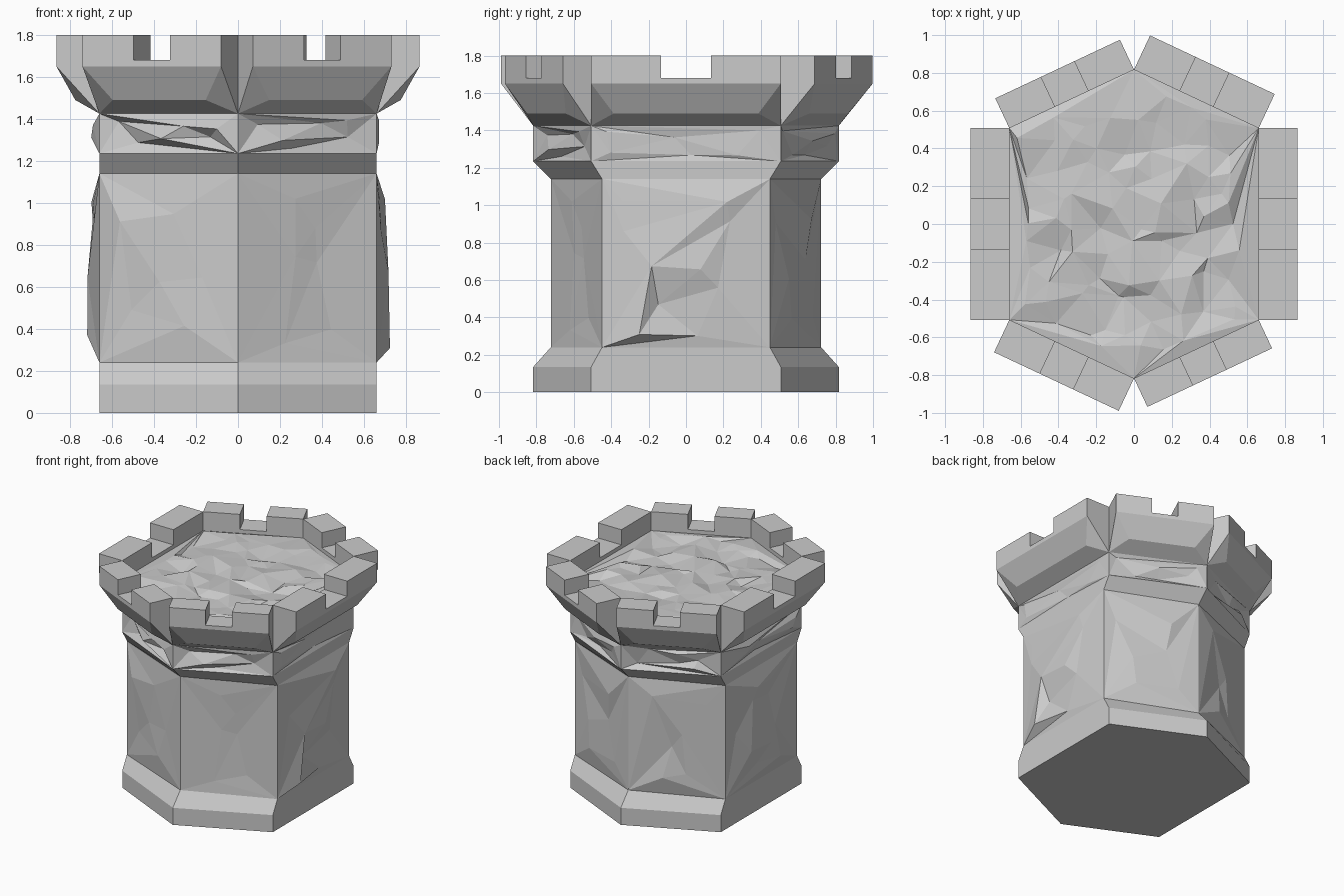
import bpy, bmesh, random
from mathutils import Vector
from mathutils.geometry import delaunay_2d_cdt

if "Cube" in bpy.data.objects:
    bpy.data.objects.remove(bpy.data.objects["Cube"])

random.seed(7)


def hexagon(z, slim=1.0):
    # Counter-clockwise six-sided outline, optionally slimmed along y
    pts = [(0.66, -0.507), (0.66, 0.507), (0, 0.817),
           (-0.66, 0.507), (-0.66, -0.507), (0, -0.817)]
    return [Vector((x, y * slim, z)) for x, y in pts]


def finish(bm, name):
    mesh = bpy.data.meshes.new(name)
    bm.to_mesh(mesh)
    bm.free()
    obj = bpy.data.objects.new(name, mesh)
    bpy.context.collection.objects.link(obj)
    return obj


def add_face(bm, pts):
    return bm.faces.new([bm.verts.new(p) for p in pts])


def rough_panel(bm, a, b, c, d, cols, rows, low, high):
    # Quad filled with jittered points pushed in or out: chipped stone
    uv = [Vector(p) for p in ((0, 0), (1, 0), (1, 1), (0, 1))]
    for i in range(cols):
        for j in range(rows):
            uv.append(Vector(((i + random.uniform(0.25, 1.05)) / (cols + 0.3),
                              (j + random.uniform(0.3, 1.0)) / (rows + 0.3))))
    pts, _, tris, *_ = delaunay_2d_cdt(uv, [(0, 1), (1, 2), (2, 3), (3, 0)], [], 0, 1e-5)
    normal = (b - a).cross(d - a).normalized()
    verts = []
    for k, (u, v) in enumerate(pts):
        p = a.lerp(b, u).lerp(d.lerp(c, u), v)
        edge = min(u, v, 1 - u, 1 - v) < 1e-4
        verts.append(bm.verts.new(p if edge else p + normal * random.uniform(low, high)))
    for t in tris:
        bm.faces.new([verts[i] for i in t])


def ring(bm, lower, upper, side=None, diagonal=None):
    # Six walls between two outlines; side/diagonal = (cols, rows, low, high)
    for i in range(6):
        j = (i + 1) % 6
        quad = (lower[i], lower[j], upper[j], upper[i])
        if side:
            rough_panel(bm, *quad, *(side if i in (0, 3) else diagonal))
        else:
            add_face(bm, quad)


# Plinth with sloped top
bm = bmesh.new()
add_face(bm, hexagon(0)[::-1])
ring(bm, hexagon(0), hexagon(0.135))
ring(bm, hexagon(0.135), hexagon(0.24, 0.885))
finish(bm, "plinth")

# Rough main wall
bm = bmesh.new()
ring(bm, hexagon(0.24, 0.885), hexagon(1.14, 0.885),
     (2, 5, 0.005, 0.065), (2, 3, -0.02, 0.04))
finish(bm, "tower_wall")

# Flared collar and rough band above it
bm = bmesh.new()
ring(bm, hexagon(1.14, 0.885), hexagon(1.235))
ring(bm, hexagon(1.235), hexagon(1.425), (3, 2, -0.02, 0.045), (3, 2, -0.045, 0.03))
finish(bm, "collar_band")

# Uneven roof floor
bm = bmesh.new()
outline = hexagon(1.65)
flat = [p.xy for p in outline]
for i in range(9):
    for j in range(11):
        p = Vector((-0.56 + i * 0.14, -0.7 + j * 0.14))
        p += Vector((random.uniform(-.06, .06), random.uniform(-.06, .06)))
        if abs(p.x) < 0.62 and abs(p.y) < 0.77 - abs(p.x) * 0.47:
            flat.append(p)
pts, _, tris, *_ = delaunay_2d_cdt(flat, [(i, (i + 1) % 6) for i in range(6)], [], 1, 1e-5)
corners = [p.xy for p in outline]
verts = []
for p in pts:
    rim = any((p - c).length < 1e-3 for c in corners)
    verts.append(bm.verts.new((p.x, p.y, 1.65 + (0 if rim else random.uniform(-.025, .03)))))
for t in tris:
    bm.faces.new([verts[i] for i in t])
finish(bm, "roof_floor")


# One notched parapet block with a corbel underneath
def parapet(a, b, depth, notch, name):
    bm = bmesh.new()
    along = (b - a).normalized()
    out = along.cross(Vector((0, 0, 1)))
    mid, h = (a + b) / 2, (b - a).length / 2

    def vert(t, o, z):
        p = mid + along * t + out * o
        return bm.verts.new((p.x, p.y, z))

    shape = [(-h, 1.65), (h, 1.65), (h, 1.8), (notch, 1.8), (notch, 1.68),
             (-notch, 1.68), (-notch, 1.8), (-h, 1.8)]
    front = [vert(t, depth, z) for t, z in shape]
    back = [vert(t, 0, z) for t, z in shape]
    bm.faces.new(front)
    bm.faces.new(back[::-1])
    for i in range(1, 8):
        j = (i + 1) % 8
        bm.faces.new((front[i], back[i], back[j], front[j]))
    m = [vert(s * (h - 0.12), depth * 0.56, 1.49) for s in (-1, 1)]
    f = [vert(s * h, 0, 1.425) for s in (-1, 1)]
    bm.faces.new((front[0], front[1], m[1], m[0]))
    bm.faces.new((m[0], m[1], f[1], f[0]))
    bm.faces.new((f[0], f[1], back[1], back[0]))
    for k in (0, 1):
        bm.faces.new((front[k], m[k], f[k]))
        bm.faces.new((front[k], f[k], back[k]))
    bmesh.ops.recalc_face_normals(bm, faces=bm.faces)
    bmesh.ops.triangulate(bm, faces=[q for q in bm.faces if len(q.verts) > 4])
    finish(bm, name)


depths = [0.205, 0.2, 0.175, 0.205, 0.19, 0.167]
for i, depth in enumerate(depths):
    parapet(outline[i], outline[(i + 1) % 6], depth,
            0.133 if i in (0, 3) else 0.097, f"parapet_{i + 1}")
